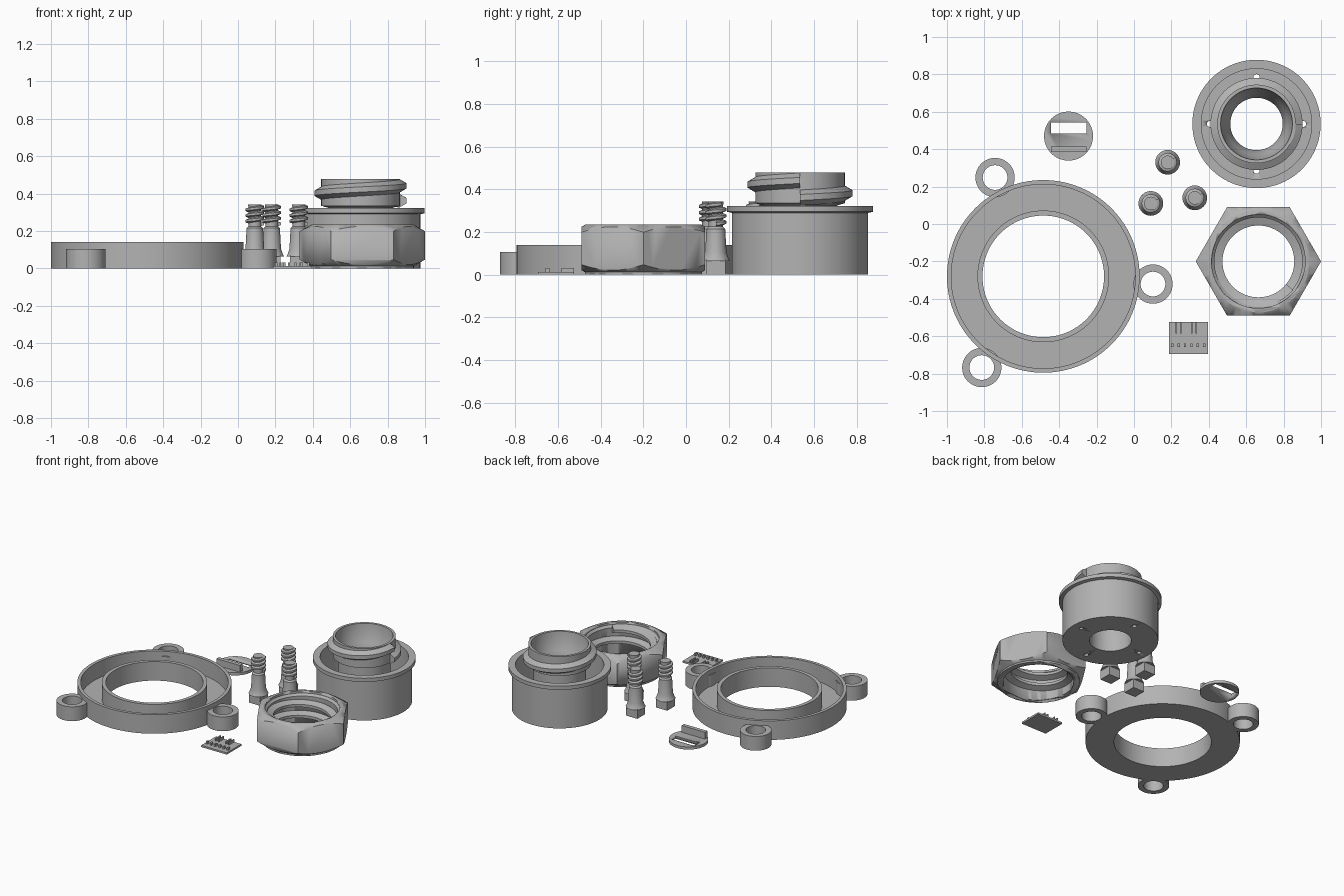
import bpy, bmesh, math
from math import sin, cos, pi, radians

if "Cube" in bpy.data.objects:
    bpy.data.objects.remove(bpy.data.objects["Cube"])

grey = bpy.data.materials.new("plain grey")
grey.diffuse_color = (0.45, 0.45, 0.45, 1)
grey.use_nodes = True
grey.node_tree.nodes["Principled BSDF"].inputs["Base Color"].default_value = grey.diffuse_color


def finish(name, bm, loc=(0, 0, 0), angle=30):
    bmesh.ops.recalc_face_normals(bm, faces=bm.faces)
    me = bpy.data.meshes.new(name)
    bm.to_mesh(me)
    bm.free()
    me.materials.append(grey)
    ob = bpy.data.objects.new(name, me)
    ob.location = loc
    bpy.context.collection.objects.link(ob)
    bpy.ops.object.select_all(action='DESELECT')
    ob.select_set(True)
    bpy.context.view_layer.objects.active = ob
    bpy.ops.object.shade_smooth_by_angle(angle=radians(angle))
    return ob


def lathe(name, prof, loc=(0, 0, 0), n=96, closed=True):
    """Revolve a (radius, z) profile; closed loops make rings, open ones get end caps."""
    bm = bmesh.new()
    rings = [[bm.verts.new((r * cos(2 * pi * i / n), r * sin(2 * pi * i / n), z))
              for i in range(n)] for r, z in prof]
    pairs = list(zip(rings, rings[1:])) + ([(rings[-1], rings[0])] if closed else [])
    for a, b in pairs:
        for i in range(n):
            j = (i + 1) % n
            bm.faces.new((a[i], a[j], b[j], b[i]))
    if not closed:
        bm.faces.new(rings[0])
        bm.faces.new(rings[-1])
    return finish(name, bm, loc)


def thread(name, root, crest, z0, pitch, turns, base, tip, loc, seg=64):
    """Helical rib with a trapezoid section, rising counter-clockwise."""
    bm = bmesh.new()
    prof = [(root, -base), (crest, -tip), (crest, tip), (root, base)]
    rows = []
    for i in range(int(seg * turns) + 1):
        a = 2 * pi * i / seg
        z = z0 + pitch * i / seg
        rows.append([bm.verts.new((r * cos(a), r * sin(a), z + h)) for r, h in prof])
    for a, b in zip(rows, rows[1:]):
        for k in range(4):
            m = (k + 1) % 4
            bm.faces.new((a[k], a[m], b[m], b[k]))
    bm.faces.new(rows[0])
    bm.faces.new(rows[-1])
    return finish(name, bm, loc)


def box(name, x0, x1, y0, y1, z0, z1):
    bm = bmesh.new()
    bmesh.ops.create_cube(bm, size=1)
    for v in bm.verts:
        v.co = ((x0, x1)[v.co.x > 0], (y0, y1)[v.co.y > 0], (z0, z1)[v.co.z > 0])
    return finish(name, bm)


def boolean(ob, tool, op):
    bpy.context.view_layer.objects.active = ob
    m = ob.modifiers.new(op.lower(), 'BOOLEAN')
    m.object, m.operation, m.solver = tool, op, 'EXACT'
    bpy.ops.object.modifier_apply(modifier=m.name)
    bpy.data.objects.remove(tool)


# Round tray with an inner rim and three fixing ears
cx, cy = -0.485, -0.28
lathe("tray_ring", [(0.325, 0), (0.515, 0), (0.515, 0.14), (0.492, 0.14), (0.492, 0.02),
                    (0.352, 0.02), (0.352, 0.14), (0.325, 0.14)], (cx, cy, 0), 128)
for i in range(3):
    a = radians(-4 + 120 * i)
    lathe("tray_ear", [(0.066, 0), (0.105, 0), (0.105, 0.105), (0.066, 0.105)],
          (cx + 0.588 * cos(a), cy + 0.588 * sin(a), 0), 48)

# Socket cup: flanged shell, deep trough and funnel neck
cup = (0.655, 0.535, 0)
shell = lathe("socket_cup", [(0.14, 0), (0.32, 0), (0.32, 0.29), (0.343, 0.295), (0.343, 0.322),
                             (0.295, 0.322), (0.295, 0.03), (0.175, 0.03), (0.175, 0.325),
                             (0.21, 0.335), (0.21, 0.478), (0.192, 0.478), (0.186, 0.41),
                             (0.165, 0.35), (0.14, 0.29)], cup)
for i in range(4):
    a = i * pi / 2
    hole = lathe("hole_cutter", [(0.016, -0.1), (0.016, 0.1)],
                 (cup[0] + 0.25 * cos(a), cup[1] + 0.25 * sin(a), 0), 16, False)
    boolean(shell, hole, 'DIFFERENCE')
thread("socket_thread", 0.205, 0.246, 0.362, 0.08, 1, 0.038, 0.014, cup)

# Hexagonal nut: hexagon trimmed by a chamfered ring, plus inner thread
nut_at = (0.665, -0.2, 0)
nut = lathe("hex_nut", [(0.335, 0), (0.335, 0.235)], nut_at, 6, False)
trim = lathe("nut_trim", [(0.235, -0.01), (0.235, 0.205), (0.25, 0.22), (0.25, 0.25),
                          (0.26, 0.25), (0.27, 0.236), (0.34, 0.196), (0.34, 0.05),
                          (0.275, 0.012), (0.275, -0.01)], nut_at)
boolean(nut, trim, 'INTERSECT')
bpy.ops.object.shade_smooth_by_angle(angle=radians(20))
thread("nut_thread", 0.24, 0.192, 0.045, 0.08, 1.9, 0.028, 0.01, nut_at)

# Three threaded pegs with square feet
for x, y in ((0.09, 0.11), (0.18, 0.33), (0.325, 0.14)):
    box("peg_foot", x - 0.046, x + 0.046, y - 0.046, y + 0.046, 0, 0.07)
    lathe("peg_shank", [(0.066, 0.065), (0.06, 0.075), (0.05, 0.105), (0.044, 0.215),
                        (0.034, 0.225), (0.034, 0.32), (0.036, 0.342)], (x, y, 0), 32, False)
    thread("peg_thread", 0.032, 0.049, 0.238, 0.03, 3.1, 0.013, 0.006, (x, y, 0), 32)

# Slotted disc with an upright tab
disc = lathe("slotted_disc", [(0.131, 0), (0.131, 0.02)], (-0.35, 0.47, 0), 64, False)
boolean(disc, box("slot_cutter", -0.445, -0.255, 0.485, 0.542, -0.1, 0.1), 'DIFFERENCE')
box("disc_tab", -0.445, -0.255, 0.386, 0.414, 0.015, 0.07)

# Small connector plate with a row of pins and two clips
box("connector_plate", 0.187, 0.395, -0.695, -0.525, 0, 0.013)
for i in range(6):
    x = 0.205 + 0.034 * i
    box("connector_pin", x - 0.006, x + 0.006, -0.658, -0.64, 0.01, 0.032)
for x in (0.238, 0.322):
    for s in (-1, 1):
        box("connector_clip", x + s * 0.012 - 0.004, x + s * 0.012 + 0.004,
            -0.585, -0.525, 0.01, 0.032)
